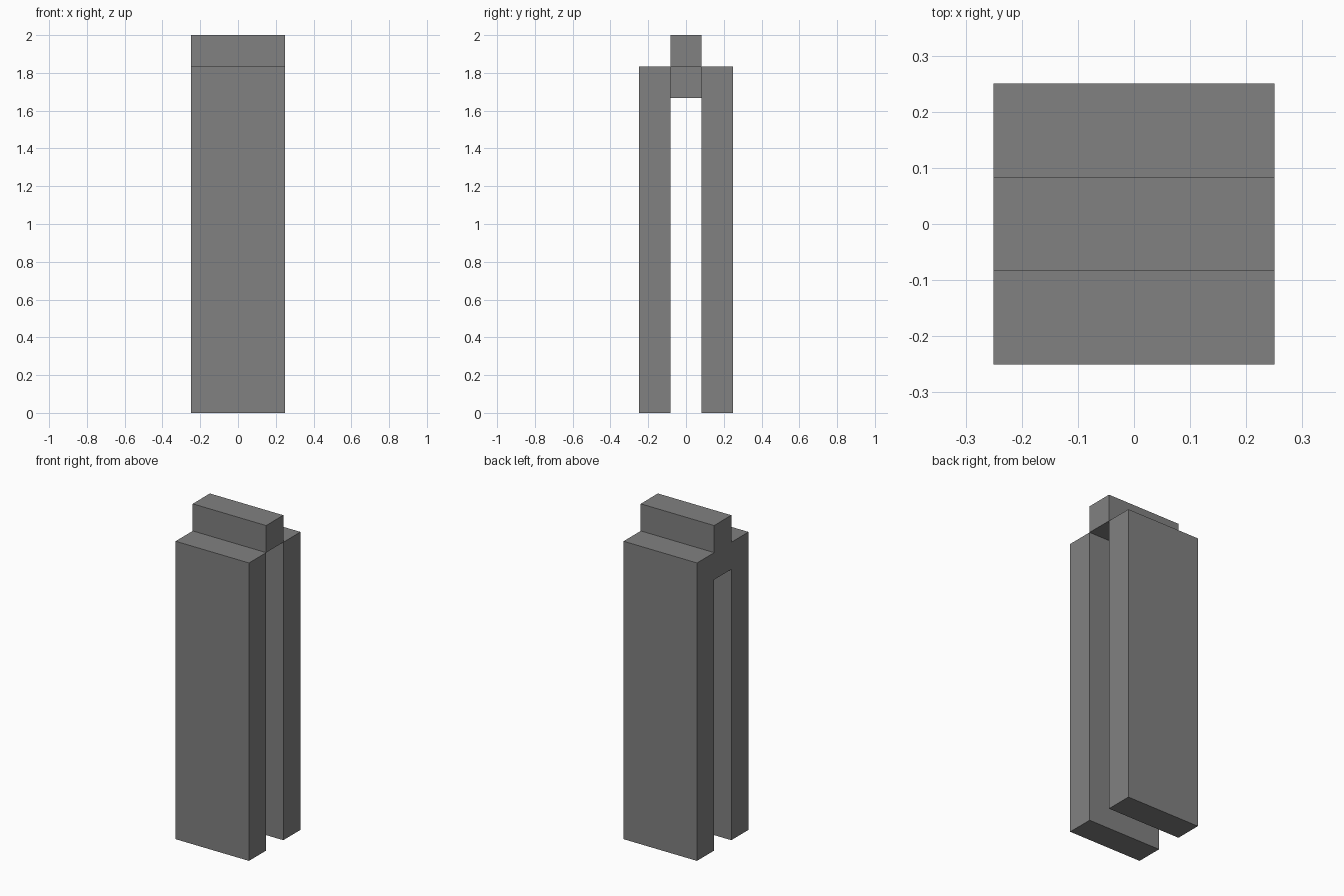
import bpy
import bmesh
from mathutils import Vector

cube = bpy.data.objects.get("Cube")
if cube:
    bpy.data.objects.remove(cube, do_unlink=True)

# The piece is cut on a square module: 3 wide, 3 deep, 12 tall
WIDE, DEEP, TALL = 3, 3, 12
UNIT = 2 / TALL

grey = bpy.data.materials.new("plain_grey")
grey.use_nodes = True
colour = (0.22, 0.22, 0.22, 1)
grey.diffuse_color = colour
grey.node_tree.nodes["Principled BSDF"].inputs["Base Color"].default_value = colour


def is_solid(i, j, k):
    """Tell whether one module of the piece holds material."""
    if not (0 <= i < WIDE and 0 <= j < DEEP and 0 <= k < TALL):
        return False
    if j != 1:                      # front and back legs
        return k < TALL - 1
    if k == TALL - 1:               # raised ridge along the top
        return True
    return k == TALL - 2 and i < WIDE - 1   # bridge, notched on the left end


def add_skin(bm, cell):
    """Add the outer faces of one module, skipping those it shares."""
    centre = Vector(cell) + Vector((0.5, 0.5, 0.5))
    for axis in range(3):
        for side in (-1, 1):
            normal = Vector((0, 0, 0))
            normal[axis] = side
            if is_solid(*(int(c + n) for c, n in zip(cell, normal))):
                continue
            u = Vector((0, 0, 0))
            u[(axis + 1) % 3] = 0.5
            v = normal.cross(u)
            middle = centre + normal / 2
            ring = (middle - u - v, middle + u - v, middle + u + v, middle - u + v)
            bm.faces.new([bm.verts.new(p) for p in ring])


# Forked post: two legs, bridge and ridge in one clean skin
bm = bmesh.new()
for i in range(WIDE):
    for j in range(DEEP):
        for k in range(TALL):
            if is_solid(i, j, k):
                add_skin(bm, (i, j, k))
bmesh.ops.remove_doubles(bm, verts=bm.verts, dist=0.001)
bmesh.ops.dissolve_limit(bm, angle_limit=0.01, verts=bm.verts, edges=bm.edges)
bmesh.ops.translate(bm, verts=bm.verts, vec=(-WIDE / 2, -DEEP / 2, 0))
bmesh.ops.scale(bm, verts=bm.verts, vec=(UNIT, UNIT, UNIT))

mesh = bpy.data.meshes.new("forked_post")
bm.to_mesh(mesh)
bm.free()
mesh.materials.append(grey)
bpy.context.collection.objects.link(bpy.data.objects.new("forked_post", mesh))
